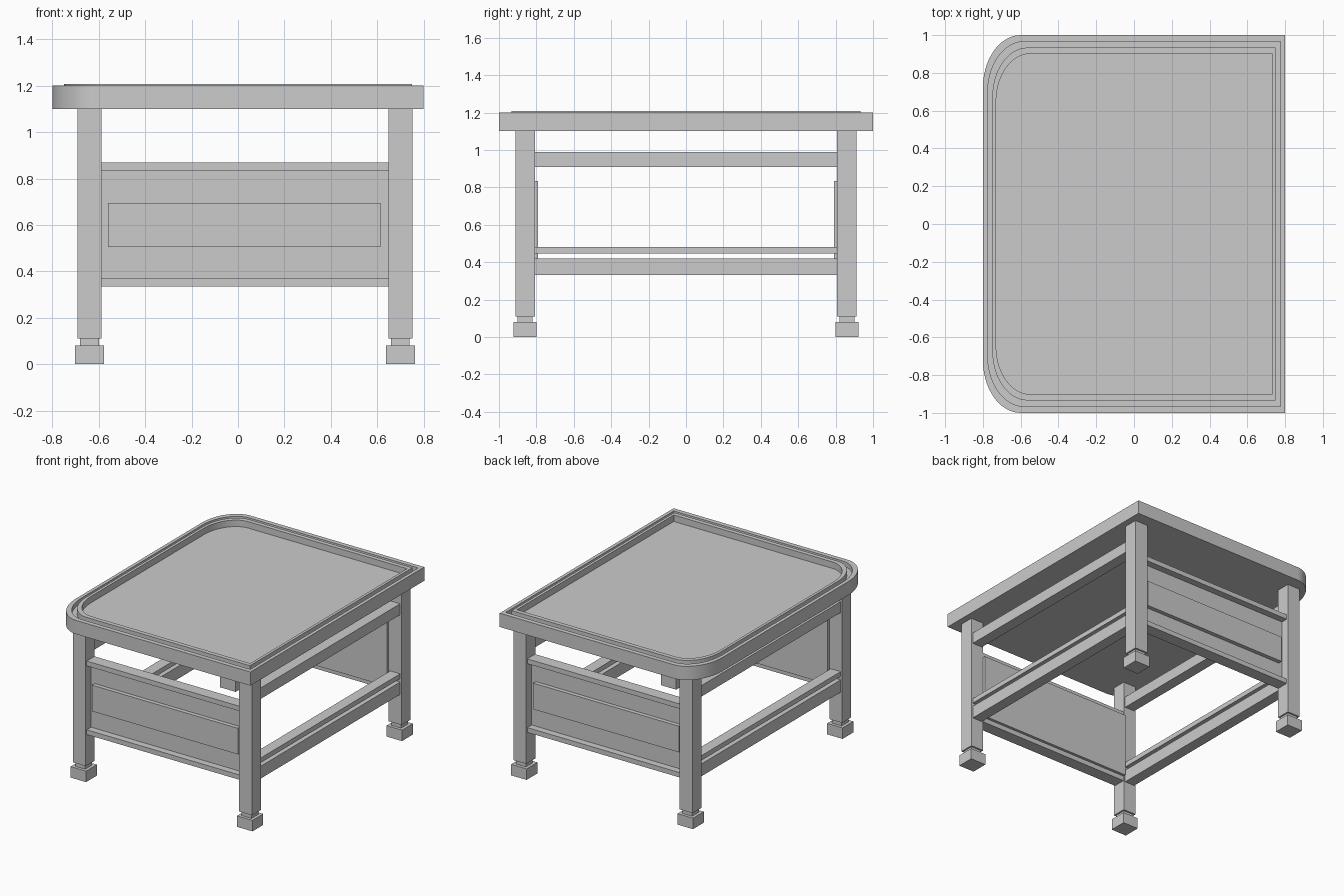
import bpy, bmesh, math

cube = bpy.data.objects.get("Cube")
if cube:
    bpy.data.objects.remove(cube, do_unlink=True)

grey = bpy.data.materials.new("plain grey")
grey.use_nodes = True
COLOUR = (0.6, 0.6, 0.6, 1)
grey.diffuse_color = COLOUR
grey.node_tree.nodes["Principled BSDF"].inputs["Base Color"].default_value = COLOUR


def finish(name, bm):
    bmesh.ops.recalc_face_normals(bm, faces=bm.faces)
    mesh = bpy.data.meshes.new(name)
    bm.to_mesh(mesh)
    bm.free()
    mesh.materials.append(grey)
    obj = bpy.data.objects.new(name, mesh)
    bpy.context.collection.objects.link(obj)
    return obj


def box(name, xs, ys, zs):
    bm = bmesh.new()
    bmesh.ops.create_cube(bm, size=1)
    for v in bm.verts:
        for i, (lo, hi) in enumerate((xs, ys, zs)):
            v.co[i] = (lo + hi) / 2 + v.co[i] * (hi - lo)
    return finish(name, bm)


def outline(hx, hy, steps=14):
    """Rectangle with the two -x corners rounded as quarter ellipses."""
    rx, ry = hx * 0.25, hy * 0.28
    pts = [(hx, -hy), (hx, hy)]
    arc = []
    for i in range(steps + 1):
        a = math.pi / 2 * i / steps
        arc.append((-hx + rx - rx * math.sin(a), hy - ry + ry * math.cos(a)))
    return pts + arc + [(x, -y) for x, y in reversed(arc)]


# Table top: stepped rim, groove, raised bead and sunken centre
OUTER, RIM, BEAD, WELL = (0.8, 1.0), (0.775, 0.966), (0.75, 0.934), (0.73, 0.902)
profile = [(OUTER, 1.1), (OUTER, 1.2), (RIM, 1.2), (RIM, 1.165), (BEAD, 1.165),
           (BEAD, 1.207), (WELL, 1.207), (WELL, 1.16)]
bm = bmesh.new()
loops = [[bm.verts.new((x, y, z)) for x, y in outline(*half)] for half, z in profile]
for a, b in zip(loops, loops[1:]):
    for i in range(len(a)):
        j = (i + 1) % len(a)
        bm.faces.new((a[i], a[j], b[j], b[i]))
bm.faces.new(loops[0])
bm.faces.new(loops[-1])
top = finish("table_top", bm)
bpy.context.view_layer.objects.active = top
top.select_set(True)
bpy.ops.object.shade_smooth_by_angle(angle=math.radians(30))

# Legs, each with a narrow neck and a block foot
LEG_X = {"right": -0.64, "left": 0.70}
LEG_Y = {"front": -0.86, "back": 0.86}


def post(name, x, y, half, zs):
    box(name, (x - half, x + half), (y - half, y + half), zs)


for side, x in LEG_X.items():
    for end, y in LEG_Y.items():
        post(f"{end}_{side}_leg", x, y, 0.052, (0.11, 1.1))
        post(f"{end}_{side}_neck", x, y, 0.04, (0.08, 0.11))
        post(f"{end}_{side}_foot", x, y, 0.062, (0, 0.08))

    # Side rails
    for part, zs in (("upper", (0.91, 0.99)), ("middle", (0.445, 0.48)), ("lower", (0.33, 0.42))):
        box(f"{side}_{part}_rail", (x - 0.04, x + 0.04), (-0.81, 0.81), zs)

# End panels between the legs, framed by thin rails, with a raised field outside
for end, s in (("front", -1), ("back", 1)):
    def span(inner, outer):
        return sorted((s * inner, s * outer))
    box(f"{end}_top_rail", (-0.59, 0.65), span(0.81, 0.9), (0.835, 0.87))
    box(f"{end}_bottom_rail", (-0.59, 0.65), span(0.81, 0.9), (0.335, 0.37))
    box(f"{end}_panel", (-0.588, 0.648), span(0.79, 0.85), (0.37, 0.835))
    box(f"{end}_raised_field", (-0.56, 0.615), span(0.85, 0.88), (0.505, 0.695))
